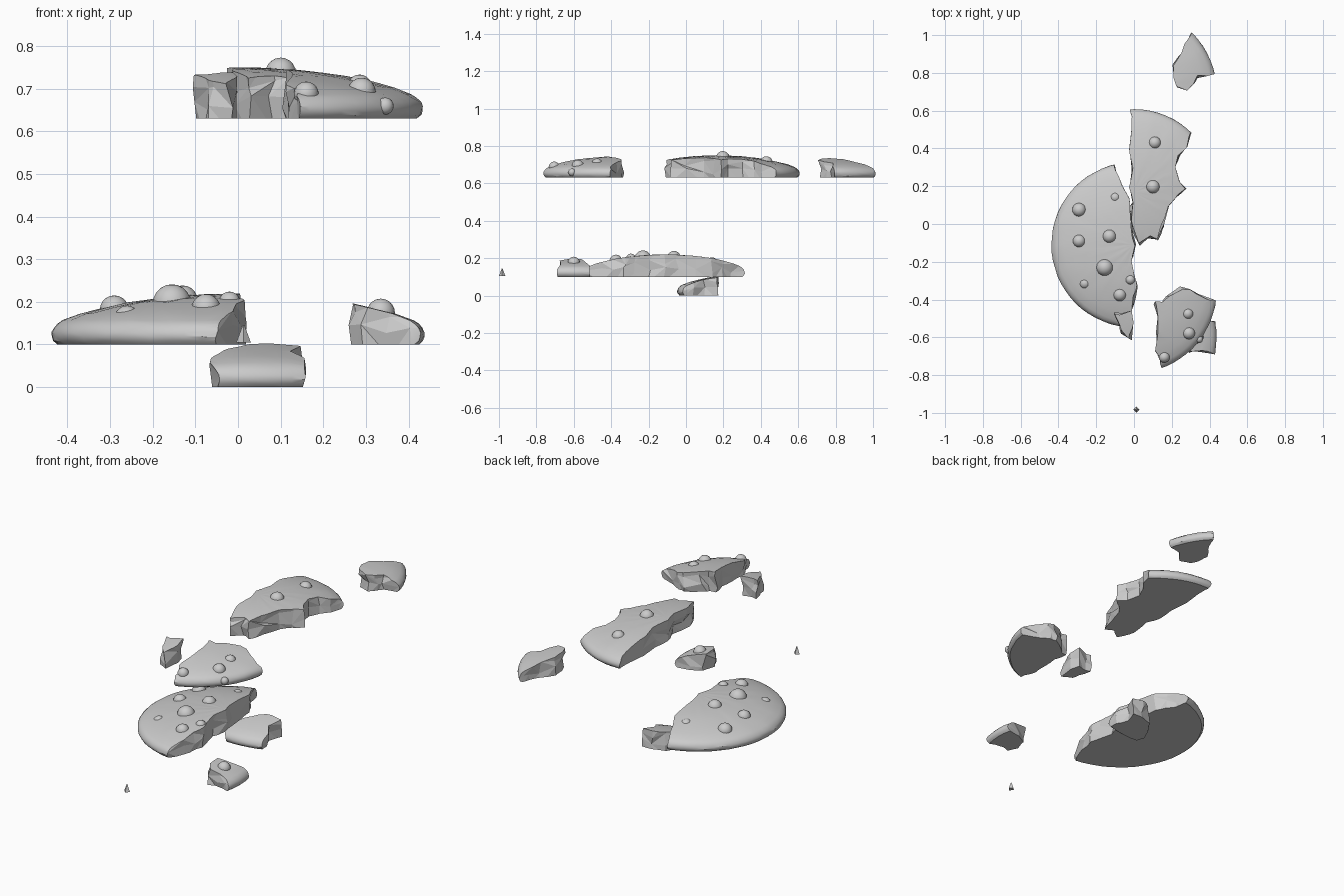
import bpy, bmesh, math, random
from mathutils import Vector

if "Cube" in bpy.data.objects:
    bpy.data.objects.remove(bpy.data.objects["Cube"])

random.seed(4)
# Half cross-section of the whole biscuit: (radius, height)
PROFILE = [(0, .119), (.06, .118), (.13, .114), (.2, .107), (.26, .098), (.32, .085), (.37, .072),
           (.41, .057), (.423, .049), (.432, .039), (.437, .028), (.437, .018), (.433, .008), (.424, 0)]
SEG = 64


def make_object(name, bm):
    bmesh.ops.recalc_face_normals(bm, faces=bm.faces)
    me = bpy.data.meshes.new(name)
    bm.to_mesh(me)
    bm.free()
    ob = bpy.data.objects.new(name, me)
    bpy.context.collection.objects.link(ob)
    return ob


def smooth(ob, angle):
    bpy.ops.object.select_all(action='DESELECT')
    ob.select_set(True)
    bpy.context.view_layer.objects.active = ob
    bpy.ops.object.shade_smooth_by_angle(angle=math.radians(angle))


def dome_height(r):
    for (r0, h0), (r1, h1) in zip(PROFILE, PROFILE[1:]):
        if r0 <= r <= r1:
            return h0 + (h1 - h0) * (r - r0) / (r1 - r0)
    return .03


def whole_biscuit(name, cy, z):
    """Slightly uneven lathed disc with a flat base."""
    bm = bmesh.new()
    rings = []
    for r, h in PROFILE[1:]:
        ring = []
        for i in range(SEG):
            a = math.tau * i / SEG
            rr = r + random.uniform(-.0015, .0015)
            hh = h + (random.uniform(-.001, .001) if h > 0 else 0)
            ring.append(bm.verts.new((rr * math.cos(a), cy + rr * math.sin(a), z + hh)))
        rings.append(ring)
    top = bm.verts.new((0, cy, z + PROFILE[0][1]))
    for i in range(SEG):
        j = (i + 1) % SEG
        bm.faces.new((top, rings[0][i], rings[0][j]))
        for a, b in zip(rings, rings[1:]):
            bm.faces.new((a[i], b[i], b[j], a[j]))
    bm.faces.new(rings[-1])
    return make_object(name, bm)


def jagged_cutter(outline, z):
    """Prism around the outline whose walls are broken into rough facets."""
    pts = []
    for a, b in zip(outline, outline[1:] + outline[:1]):
        a, b = Vector(a), Vector(b)
        n = max(1, round((b - a).length / .075))
        pts += [a.lerp(b, k / n) for k in range(n)]
    bm = bmesh.new()
    rings = []
    for h, j in ((-.03, .008), (.035, .013), (.08, .011), (.16, .004)):
        rings.append([bm.verts.new((p.x + random.uniform(-j, j), p.y + random.uniform(-j, j),
                      z + h + (random.uniform(-.018, .018) if 0 < h < .1 else 0))) for p in pts])
    n = len(pts)
    for a, b in zip(rings, rings[1:]):
        for i in range(n):
            k = (i + 1) % n
            if random.random() < .5:
                bm.faces.new((a[i], a[k], b[k]))
                bm.faces.new((a[i], b[k], b[i]))
            else:
                bm.faces.new((a[i], a[k], b[i]))
                bm.faces.new((a[k], b[k], b[i]))
    bm.faces.new(rings[0])
    bm.faces.new(rings[-1])
    return make_object("cutter", bm)


def piece(name, cy, z, outline, chips=()):
    ob = whole_biscuit(name, cy, z)
    cutter = jagged_cutter(outline, z)
    cutter.hide_render = True
    mod = ob.modifiers.new("break", 'BOOLEAN')
    mod.operation, mod.solver, mod.object = 'INTERSECT', 'EXACT', cutter
    bpy.context.view_layer.objects.active = ob
    bpy.ops.object.modifier_apply(modifier=mod.name)
    bpy.data.objects.remove(cutter)
    smooth(ob, 32)
    # fracture walls stay faceted
    for p in ob.data.polygons:
        r = math.hypot(p.center.x, p.center.y - cy)
        if abs(p.normal.z) < .75 and r < .405:
            p.use_smooth = False
    # chips sunk into the top; sink is a fraction of the radius
    for i, (x, y, r, sink) in enumerate(chips):
        bm = bmesh.new()
        bmesh.ops.create_uvsphere(bm, u_segments=16, v_segments=10, radius=r)
        h = dome_height(math.hypot(x, y - cy))
        bmesh.ops.translate(bm, verts=bm.verts, vec=(x, y, z + h - sink * r))
        smooth(make_object(f"{name}_chip_{i + 1}", bm), 40)


# Large half
piece("large_half", -.11, .1,
      [(-.10, .5), (-.10, .32), (-.085, .24), (-.06, .19), (-.03, .14), (-.02, .05), (-.005, -.05),
       (.005, -.12), (-.01, -.2), (.012, -.33), (-.015, -.45), (-.06, -.54), (-.07, -.7), (-.6, -.7), (-.6, .5)],
      [(-.29, .075, .037, .25), (-.29, -.09, .034, .3), (-.13, -.065, .036, .3), (-.155, -.23, .045, .25),
       (-.075, -.375, .034, .3), (-.02, -.295, .026, .4), (-.26, -.315, .03, .7), (-.10, .14, .028, .7)])

# Upper long piece
piece("long_piece", .17, .63,
      [(-.02, .7), (.42, .6), (.305, .48), (.285, .41), (.24, .355), (.22, .31), (.235, .23), (.28, .19),
       (.23, .155), (.19, .09), (.15, 0), (.13, -.085), (.08, -.065), (.02, -.11), (0, -.03), (-.01, .02),
       (0, .11), (-.025, .19), (-.01, .29), (-.025, .4), (-.01, .5)],
      [(.11, .43, .033, .35), (.10, .197, .036, .25)])

# Upper front piece
piece("front_piece", -.35, .63,
      [(.115, -.42), (.145, -.41), (.18, -.385), (.255, -.34), (.29, -.35), (.33, -.38), (.425, -.415),
       (.55, -.43), (.5, -.9), (.14, -.9), (.14, -.77), (.145, -.715), (.115, -.665), (.125, -.58), (.13, -.49)],
      [(.285, -.475, .029, .45), (.29, -.578, .033, .3), (.16, -.705, .029, .25), (.345, -.61, .02, .5)])

# Upper rear wedge
piece("rear_wedge", .70, .63,
      [(.30, 1.0), (.34, 1.08), (.55, .8), (.415, .795), (.345, .78), (.32, .74), (.285, .715),
       (.23, .735), (.205, .775), (.205, .84), (.25, .90), (.275, .96)])

# Upper small crumb
piece("upper_crumb", -.27, .63,
      [(-.10, -.47), (-.07, -.48), (-.015, -.46), (0, -.52), (-.02, -.61), (-.065, -.58), (-.075, -.55)])

# Lower rim crumb with one chip
piece("rim_crumb", -.60, .1,
      [(.265, -.63), (.28, -.56), (.35, -.53), (.415, -.515), (.5, -.51), (.5, -.70), (.41, -.68), (.35, -.67), (.3, -.68)],
      [(.335, -.60, .033, .2)])

# Lowest rim piece
piece("bottom_piece", .39, 0,
      [(-.055, .02), (-.05, -.12), (.145, -.12), (.15, .03), (.13, .10), (.14, .17), (.09, .17),
       (.02, .15), (-.03, .08)])

# Tiny fragment
bm = bmesh.new()
bmesh.ops.create_cone(bm, cap_ends=True, segments=4, radius1=.017, radius2=.002, depth=.04)
bmesh.ops.translate(bm, verts=bm.verts, vec=(.013, -.983, .125))
make_object("tiny_fragment", bm)
